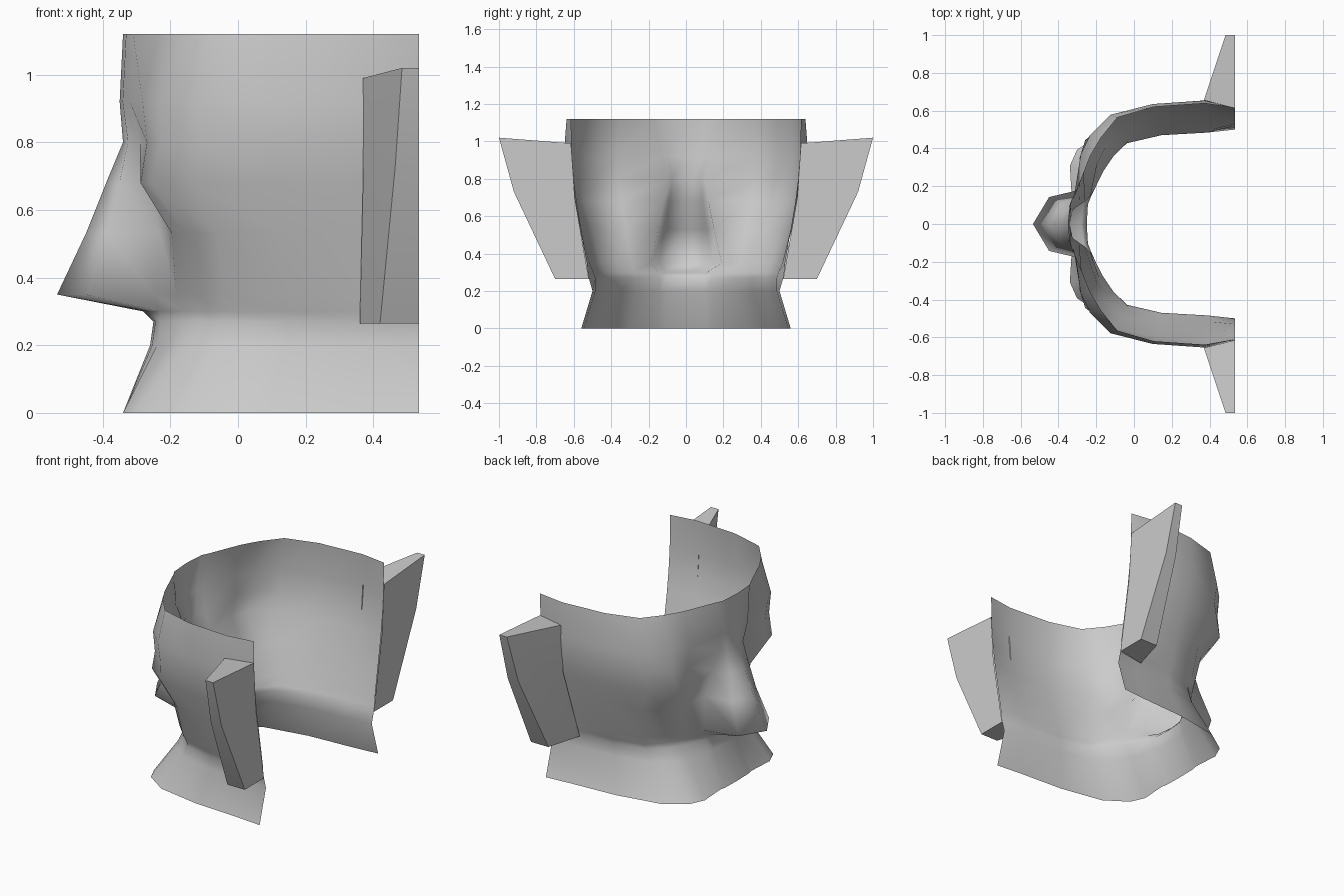
import bpy, math

BACK = 0.535

def make(name, verts, faces, angle):
    me = bpy.data.meshes.new(name)
    me.from_pydata(verts, [], faces)
    ob = bpy.data.objects.new(name, me)
    bpy.context.collection.objects.link(ob)
    bpy.ops.object.select_all(action='DESELECT')
    bpy.context.view_layer.objects.active = ob
    ob.select_set(True)
    bpy.ops.object.shade_smooth_by_angle(angle=math.radians(angle))

# face shell rows: height, face front x, mid half-width, back half-width,
# ridge x on the centre line, ridge half-width, cheek set-back
rows = [
    (0.00, -0.33, 0.53, 0.56, -0.34, 0.15, -0.05),
    (0.20, -0.24, 0.47, 0.50, -0.26, 0.14, 0.01),
    (0.27, -0.23, 0.47, 0.52, -0.25, 0.14, 0.04),
    (0.30, -0.23, 0.48, 0.525, -0.28, 0.15, 0.05),
    (0.35, -0.25, 0.50, 0.53, -0.535, 0.19, 0.05),
    (0.53, -0.23, 0.55, 0.56, -0.45, 0.15, 0.01),
    (0.68, -0.26, 0.60, 0.585, -0.39, 0.12, -0.07),
    (0.80, -0.29, 0.625, 0.60, -0.34, 0.10, -0.01),
    (0.92, -0.32, 0.635, 0.61, -0.35, 0.13, 0.01),
    (1.12, -0.31, 0.62, 0.615, -0.34, 0.17, 0.06),
]
# side curve: fraction of depth, fraction of half-width, share of set-back
side = [(0.035, 0.58, 0.8), (0.09, 0.74, 1), (0.22, 0.91, 0.6),
        (0.49, 1.0, 0), (0.81, 1.03, 0)]

verts = []
for z, xf, wm, wb, ridge, nw, back in rows:
    half = [(xf + 0.7 * (ridge - xf), nw * 0.75), (xf, nw)]
    half += [(xf + u * (BACK - xf) + b * back, v * wm) for u, v, b in side]
    half.append((BACK, wb))
    verts += [(x, -y, z) for x, y in reversed(half)]
    verts.append((ridge, 0, z))
    verts += [(x, y, z) for x, y in half]
n = len(verts) // len(rows)
faces = [(i * n + j, (i + 1) * n + j, (i + 1) * n + j + 1, i * n + j + 1)
         for i in range(len(rows) - 1) for j in range(n - 1)]
make("face_shell", verts, faces, 100)

# ears: flat back, flared front; outline as front x, front y, back y, z
# (the edges where the ear meets the shell stay open)
ear = [(0.37, 0.655, 0.615, 0.99), (0.485, 1.0, 1.0, 1.02),
       (0.465, 0.92, 0.92, 0.73), (0.42, 0.70, 0.70, 0.265),
       (0.36, 0.49, 0.52, 0.265), (0.37, 0.632, 0.595, 0.70)]
k = len(ear)
for name, s in (("left_ear", 1), ("right_ear", -1)):
    v = [(x, s * y, z) for x, y, yb, z in ear]
    v += [(BACK, s * yb, z) for x, y, yb, z in ear]
    f = [(0, 5, 2, 1), (5, 4, 3, 2), (6, 7, 8, 11), (11, 8, 9, 10)]
    f += [(i, i + 1, k + i + 1, k + i) for i in range(4)]
    if s > 0:
        f = [q[::-1] for q in f]
    make(name, v, f, 40)
